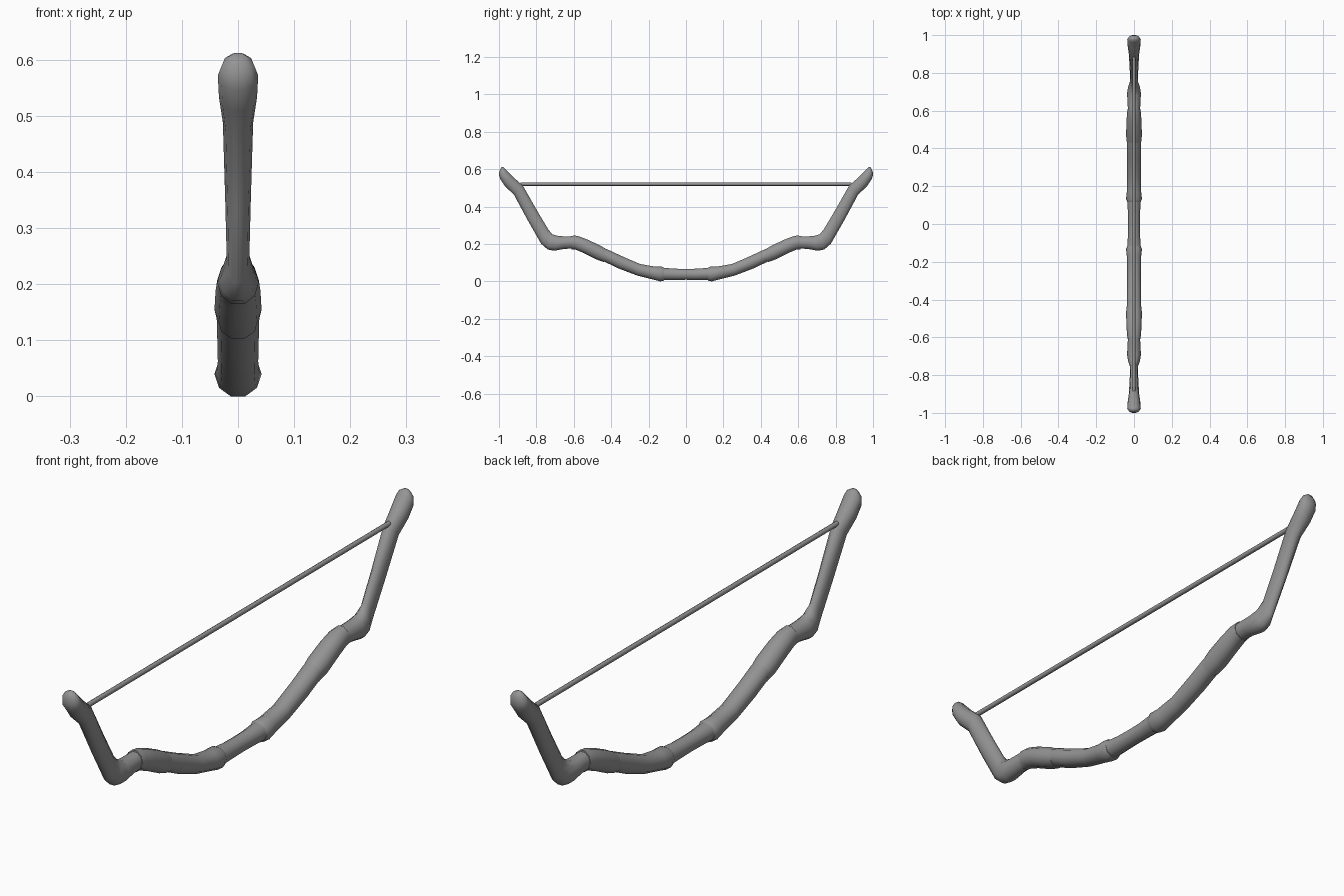
import bpy, bmesh, math
from mathutils import Vector

if "Cube" in bpy.data.objects:
    bpy.data.objects.remove(bpy.data.objects["Cube"])

SIDES = 10
dark = bpy.data.materials.new("dark_grey")
dark.diffuse_color = (.3, .3, .3, 1)
dark.use_nodes = True
dark.node_tree.nodes["Principled BSDF"].inputs["Base Color"].default_value = dark.diffuse_color


def finish(ob):
    ob.data.materials.append(dark)
    bpy.ops.object.select_all(action='DESELECT')
    ob.select_set(True)
    bpy.context.view_layer.objects.active = ob
    bpy.ops.object.shade_smooth_by_angle(angle=math.radians(60))


def loft(name, rings, mirror=True):
    """Skin oval rings given as (inner y, inner z, outer y, outer z, half width)."""
    bm = bmesh.new()
    loops = []
    for iy, iz, oy, oz, w in rings:
        centre = Vector((0, (iy + oy) / 2, (iz + oz) / 2))
        depth = Vector((0, (iy - oy) / 2, (iz - oz) / 2)) / math.cos(math.pi / SIDES)
        loop = []
        for i in range(SIDES):
            a = 2 * math.pi * i / SIDES
            loop.append(bm.verts.new(centre + Vector((w * math.cos(a), 0, 0)) + depth * math.sin(a)))
        loops.append(loop)
    for a, b in zip(loops, loops[1:]):
        for i in range(SIDES):
            j = (i + 1) % SIDES
            bm.faces.new((a[i], a[j], b[j], b[i]))
    bm.faces.new(loops[0])
    bm.faces.new(loops[-1])
    bmesh.ops.recalc_face_normals(bm, faces=bm.faces)
    me = bpy.data.meshes.new(name)
    bm.to_mesh(me)
    bm.free()
    ob = bpy.data.objects.new(name, me)
    bpy.context.collection.objects.link(ob)
    if mirror:
        mod = ob.modifiers.new("mirror", 'MIRROR')
        mod.use_axis = (False, True, False)
    finish(ob)
    return ob


# Central grip, pinched in the middle
half = [(0, .067, 0, .009, .031), (.06, .068, .06, .008, .032), (.135, .074, .14, .008, .037)]
grip = [(-a, b, -c, d, w) for a, b, c, d, w in half[:0:-1]] + half
loft("grip", grip, mirror=False)

# Inner limbs, starting with a raised collar
loft("inner_limb", [
    (.115, .072, .118, .004, .036), (.13, .079, .137, .0, .042),
    (.165, .079, .175, .01, .038), (.245, .093, .26, .031, .036),
    (.345, .136, .365, .071, .037), (.42, .171, .445, .110, .038),
    (.47, .188, .495, .13, .036)])

# Limb sleeves overlapping the inner limbs
loft("limb_sleeve", [
    (.415, .166, .438, .103, .037), (.455, .190, .48, .118, .042),
    (.525, .223, .55, .153, .040), (.575, .242, .595, .172, .037),
    (.605, .247, .612, .172, .034)])

# Recurved outer limbs with flared, rounded tips
loft("outer_limb", [
    (.595, .242, .60, .176, .032), (.64, .241, .65, .174, .034),
    (.68, .242, .705, .164, .037), (.715, .252, .74, .171, .031),
    (.737, .279, .775, .202, .020), (.80, .385, .847, .328, .023),
    (.872, .512, .92, .464, .027), (.925, .559, .967, .508, .034),
    (.962, .597, .993, .546, .036), (.975, .611, 1.0, .567, .029),
    (.986, .612, .998, .59, .014)])

# Bowstring between the tips
bpy.ops.mesh.primitive_cylinder_add(vertices=8, radius=.009, depth=1.77,
                                    location=(0, 0, .52), rotation=(math.pi / 2, 0, 0))
string = bpy.context.object
string.name = "bowstring"
finish(string)
